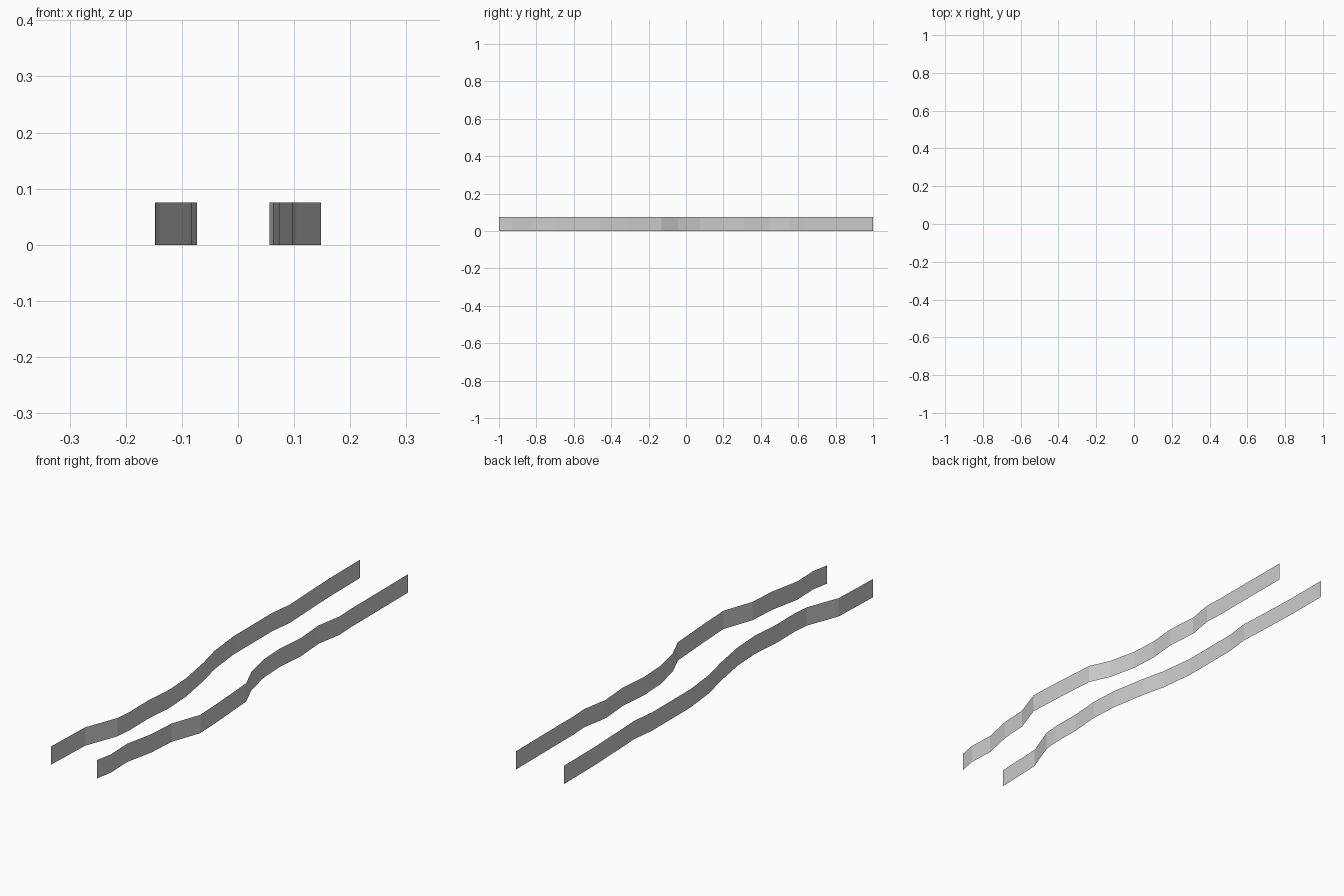
import bpy, bmesh

if "Cube" in bpy.data.objects:
    bpy.data.objects.remove(bpy.data.objects["Cube"])

HEIGHT = 0.075  # height of both border strips

# Plan-view paths (x, y) of the two wavy borders
LEFT = [(-.147, -1), (-.139, -.79), (-.088, -.655), (-.082, -.59), (-.083, -.465),
        (-.073, -.34), (-.080, -.22), (-.106, -.07), (-.131, .035), (-.147, .18),
        (-.147, .43), (-.135, .53), (-.139, .605), (-.147, .805), (-.148, 1)]
RIGHT = [(.062, -1), (.075, -.93), (.071, -.82), (.097, -.695), (.104, -.58),
         (.148, -.455), (.141, -.315), (.128, -.13), (.088, -.04), (.062, .075),
         (.056, .19), (.067, .31), (.057, .44), (.076, .55), (.072, .63),
         (.072, .82), (.071, 1)]


def strip(name, path):
    """Raise a plan-view path into a thin upright sheet."""
    bm = bmesh.new()
    verts = [bm.verts.new((x, y, 0)) for x, y in path]
    edges = [bm.edges.new(pair) for pair in zip(verts, verts[1:])]
    new = bmesh.ops.extrude_edge_only(bm, edges=edges)["geom"]
    top = [g for g in new if isinstance(g, bmesh.types.BMVert)]
    bmesh.ops.translate(bm, verts=top, vec=(0, 0, HEIGHT))
    bmesh.ops.recalc_face_normals(bm, faces=bm.faces)
    mesh = bpy.data.meshes.new(name)
    bm.to_mesh(mesh)
    bm.free()
    obj = bpy.data.objects.new(name, mesh)
    bpy.context.collection.objects.link(obj)
    return obj


# Left and right path borders
strip("left_border", LEFT)
strip("right_border", RIGHT)
